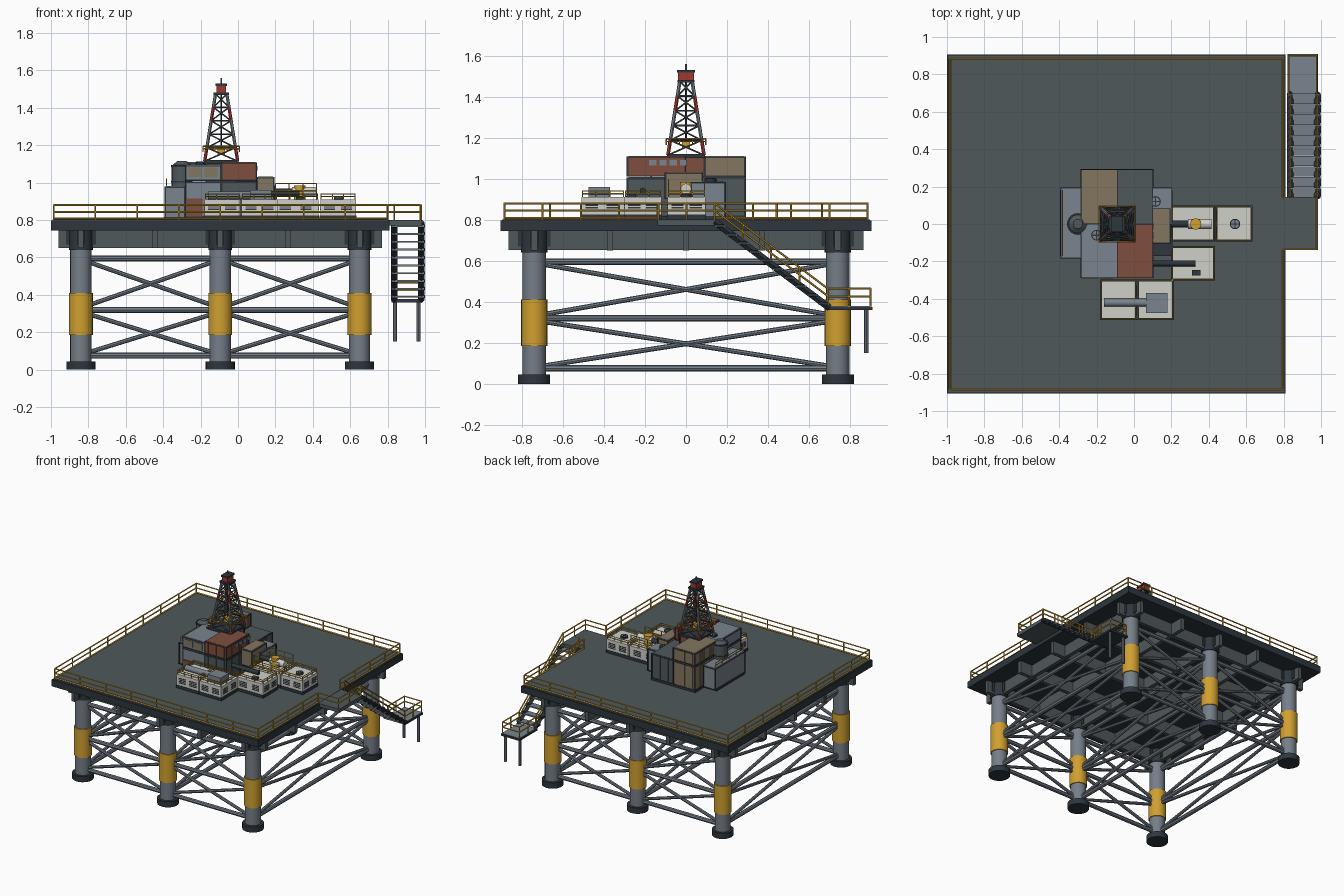
import bpy, bmesh, math
from mathutils import Vector, Matrix

cube = bpy.data.objects.get("Cube")
if cube:
    bpy.data.objects.remove(cube, do_unlink=True)


def lin(c):
    c /= 255
    return c / 12.92 if c <= 0.04045 else ((c + 0.055) / 1.055) ** 2.4


MATS = {}
for label, rgb in {
    "deck_gray": (80, 88, 91), "dark_steel": (46, 54, 61), "steel": (117, 126, 136),
    "yellow": (208, 160, 48), "white": (208, 208, 202), "brown": (126, 78, 62),
    "tan": (132, 118, 96), "red": (160, 56, 46), "cabin_gray": (122, 132, 142),
}.items():
    m = bpy.data.materials.new(label)
    m.use_nodes = True
    col = (*[lin(v) for v in rgb], 1)
    m.diffuse_color = col
    m.node_tree.nodes["Principled BSDF"].inputs["Base Color"].default_value = col
    MATS[label] = m


class Part:
    """Collects primitives into one named object."""

    def __init__(self, name):
        self.name, self.bm, self.slots = name, bmesh.new(), []

    def paint(self, verts, mat):
        if mat not in self.slots:
            self.slots.append(mat)
        for f in {f for v in verts for f in v.link_faces}:
            f.material_index = self.slots.index(mat)

    def box(self, x, y, z, mat):
        c = [(a + b) / 2 for a, b in (x, y, z)]
        s = [b - a for a, b in (x, y, z)]
        mx = Matrix.Translation(c) @ Matrix.Diagonal((*s, 1))
        self.paint(bmesh.ops.create_cube(self.bm, size=1, matrix=mx)["verts"], mat)

    def tube(self, a, b, r, mat, n=8, r2=None):
        a, b = Vector(a), Vector(b)
        d = b - a
        mx = Matrix.Translation((a + b) / 2) @ d.to_track_quat("Z", "Y").to_matrix().to_4x4()
        g = bmesh.ops.create_cone(self.bm, cap_ends=True, segments=n, radius1=r,
                                  radius2=r if r2 is None else r2, depth=d.length, matrix=mx)
        self.paint(g["verts"], mat)

    def rail(self, a, b, bays, h=0.08, r=0.005):
        a, b, up = Vector(a), Vector(b), Vector((0, 0, h))
        for i in range(bays + 1):
            p = a.lerp(b, i / bays)
            self.tube(p, p + up, r, "yellow", 6)
        for k in (0.55, 1):
            self.tube(a + up * k, b + up * k, r, "yellow", 6)

    def done(self):
        me = bpy.data.meshes.new(self.name)
        self.bm.to_mesh(me)
        self.bm.free()
        ob = bpy.data.objects.new(self.name, me)
        for s in self.slots:
            me.materials.append(MATS[s])
        bpy.context.collection.objects.link(ob)
        bpy.ops.object.select_all(action="DESELECT")
        ob.select_set(True)
        bpy.context.view_layer.objects.active = ob
        bpy.ops.object.shade_smooth_by_angle(angle=math.radians(35))


LEG_X, LEG_Y = (-0.84, -0.095, 0.65), (-0.74, 0.74)

# Legs with feet, painted bands and deck sockets
p = Part("legs")
for x in LEG_X:
    for y in LEG_Y:
        for z0, z1, r, mat in ((0, 0.045, 0.078, "dark_steel"), (0.04, 0.68, 0.057, "steel"),
                               (0.185, 0.41, 0.064, "yellow"), (0.64, 0.745, 0.064, "dark_steel")):
            p.tube((x, y, z0), (x, y, z1), r, mat, 24)
        p.box((x - 0.08, x + 0.08), (y - 0.02, y + 0.02), (0.67, 0.745), "dark_steel")
        p.box((x - 0.02, x + 0.02), (y - 0.08, y + 0.08), (0.67, 0.745), "dark_steel")
p.done()

# Bracing between neighbouring legs
p = Part("bracing")
pairs = [((LEG_X[i], y), (LEG_X[i + 1], y)) for y in LEG_Y for i in (0, 1)]
pairs += [((x, LEG_Y[0]), (x, LEG_Y[1])) for x in LEG_X]
for a, b in pairs:
    for z in (0.595, 0.32, 0.075):
        p.tube((*a, z), (*b, z), 0.016, "steel")
    for lo, hi in ((0.08, 0.31), (0.33, 0.59)):
        p.tube((*a, lo), (*b, hi), 0.012, "steel")
        p.tube((*a, hi), (*b, lo), 0.012, "steel")
p.done()

# Girders and joists under the deck
p = Part("girders")
for y in (-0.74, -0.37, 0, 0.37, 0.74):
    p.box((-0.96, 0.77), (y - 0.015, y + 0.015), (0.65, 0.746), "deck_gray")
for x in (-0.84, -0.445, -0.095, 0.265, 0.65):
    p.box((x - 0.015, x + 0.015), (-0.865, 0.865), (0.652, 0.746), "deck_gray")
p.done()

# Deck slab, plating and side platform
p = Part("deck")
p.box((-1, 0.81), (-0.905, 0.905), (0.745, 0.797), "dark_steel")
p.box((-0.992, 0.802), (-0.897, 0.897), (0.79, 0.802), "deck_gray")
p.box((0.8, 0.985), (-0.14, 0.145), (0.772, 0.8), "deck_gray")
p.done()

# Deck railing with toe boards
p = Part("deck_railing")
for a, b, n in (((-0.985, -0.885), (0.797, -0.885), 8), ((-0.985, 0.885), (0.797, 0.885), 8),
                ((-0.985, -0.885), (-0.985, 0.885), 8), ((0.797, -0.885), (0.797, -0.14), 4),
                ((0.797, 0.14), (0.797, 0.885), 4)):
    p.rail((*a, 0.8), (*b, 0.8), n)
    p.tube((*a, 0.808), (*b, 0.808), 0.006, "yellow", 4)
p.rail((0.975, -0.135, 0.8), (0.975, 0.14, 0.8), 2)
p.rail((0.8, -0.135, 0.8), (0.975, -0.135, 0.8), 1)
p.done()

# Outside stair down to the landing
p = Part("stair")
for x in (0.835, 0.98):
    p.tube((x, 0.14, 0.79), (x, 0.7, 0.37), 0.017, "dark_steel", 4)
    p.rail((x, 0.14, 0.8), (x, 0.69, 0.385), 4)
for i in range(10):
    t = (i + 0.5) / 10
    y, z = 0.14 + 0.56 * t, 0.79 - 0.42 * t
    p.box((0.825, 0.995), (y - 0.027, y + 0.027), (z - 0.006, z + 0.004), "steel")
    for x in (0.835, 0.983):
        p.box((x - 0.016, x + 0.016), (y - 0.02, y + 0.02), (z - 0.008, z + 0.008), "dark_steel")
p.done()
p = Part("landing")
p.box((0.82, 0.985), (0.69, 0.91), (0.36, 0.375), "dark_steel")
p.box((0.825, 0.98), (0.695, 0.905), (0.37, 0.378), "cabin_gray")
for x in (0.828, 0.977):
    p.rail((x, 0.69, 0.375), (x, 0.9, 0.375), 2, 0.09)
for x in (0.84, 0.965):
    p.tube((x, 0.88, 0.15), (x, 0.88, 0.365), 0.011, "steel")
p.rail((0.828, 0.9, 0.375), (0.977, 0.9, 0.375), 1, 0.09)
p.done()


# Container cabin with dark edge frame and corrugation ribs
def cabin(name, x, y, z, mat, ribs=True):
    p = Part(name)
    p.box(x, y, z, mat)
    e = 0.004
    for cx in x:
        for cy in y:
            p.box((cx - e, cx + e), (cy - e, cy + e), z, "dark_steel")
    for cz in (z[0] + e, z[1] - e):
        p.box((x[0] - e, x[1] + e), (y[0] - e, y[1] + e), (cz - e, cz + e - 0.002), "dark_steel")
    p.box((x[0] + e, x[1] - e), (y[0] + e, y[1] - e), (z[1] - e, z[1] + 0.002), mat)
    if ribs:
        for axis, (u, v) in enumerate(((x, y), (y, x))):
            n = round((u[1] - u[0]) / 0.024)
            for i in range(1, n):
                c = u[0] + (u[1] - u[0]) * i / n
                across, along = (c - 0.005, c + 0.005), (v[0] - 0.002, v[1] + 0.002)
                ax, ay = (along, across) if axis else (across, along)
                p.box(ax, ay, (z[0] + 0.01, z[1] - 0.01), mat)
    p.done()


west, east, south, north = (-0.28, -0.092), (-0.088, 0.098), (-0.285, -0.003), (0.003, 0.288)
low, high = (0.815, 1.005), (1.01, 1.108)
cabin("brown_cabin", east, south, high, "brown")
cabin("lower_east_cabin", east, south, low, "deck_gray")
cabin("dark_container", east, north, (0.815, 1.01), "deck_gray")
cabin("tan_container", west, north, high, "tan")
cabin("lower_tan_container", west, north, low, "tan")
cabin("control_cabin", west, south, (1.01, 1.095), "cabin_gray", False)
cabin("lower_control_cabin", west, south, low, "cabin_gray", False)
cabin("west_plant_room", (-0.388, -0.285), (-0.18, 0.19), (0.81, 0.98), "cabin_gray", False)
cabin("east_plant_room", (0.102, 0.2), (0.0, 0.19), (0.81, 0.985), "cabin_gray", False)
cabin("tan_locker", (0.102, 0.19), (-0.1, 0.08), (0.9, 1.03), "tan", False)
cabin("derrick_plinth", (-0.17, -0.01), (-0.08, 0.09), (1.0, 1.108), "brown", False)

# Windows, door panel and dark skid
p = Part("cabin_details")
for i in range(4):
    y = -0.18 + i * 0.05
    p.box((0.097, 0.104), (y, y + 0.036), (1.065, 1.09), "cabin_gray")
for x in (-0.265, -0.18):
    p.box((x, x + 0.07), (-0.291, -0.284), (1.03, 1.08), "tan")
p.box((-0.278, -0.19), (-0.292, -0.284), (0.82, 0.915), "brown")
p.box((-0.395, 0.205), (-0.17, 0.18), (0.8, 0.817), "dark_steel")
p.box((-0.285, 0.103), (-0.29, 0.293), (0.8, 0.817), "dark_steel")
p.done()

# Storage tank with domed lid
p = Part("tank")
p.tube((-0.3, 0, 0.97), (-0.3, 0, 1.09), 0.055, "deck_gray", 20)
p.tube((-0.3, 0, 1.09), (-0.3, 0, 1.115), 0.055, "deck_gray", 20, 0.025)
for z in (1.0, 1.085):
    p.tube((-0.3, 0, z), (-0.3, 0, z + 0.01), 0.058, "dark_steel", 20)
p.rail((-0.383, -0.17, 0.98), (-0.383, 0.18, 0.98), 4, 0.04, 0.003)
p.done()

# White equipment modules with louvres and roof rails
for i, (x0, x1, y0, y1) in enumerate(((-0.18, 0.012, -0.51, -0.3), (0.02, 0.21, -0.51, -0.3),
                                      (0.2, 0.43, -0.3, -0.12), (0.2, 0.43, -0.09, 0.095),
                                      (0.44, 0.63, -0.09, 0.095))):
    p = Part("equipment_module_%d" % (i + 1))
    p.box((x0 - 0.003, x1 + 0.003), (y0 - 0.003, y1 + 0.003), (0.8, 0.825), "dark_steel")
    p.box((x0, x1), (y0, y1), (0.82, 0.91), "white")
    for k in range(4):
        z = (0.843 + k * 0.012, 0.849 + k * 0.012)
        for f in (0.1, 0.58):
            xa, ya = x0 + (x1 - x0) * f, y0 + (y1 - y0) * f
            p.box((xa, xa + 0.06), (y0 - 0.002, y1 + 0.002), z, "dark_steel")
            p.box((x0 - 0.002, x1 + 0.002), (ya, ya + 0.06), z, "dark_steel")
    a, b, c, d = [(x, y, 0.91) for x, y in ((x0 + .005, y0 + .005), (x1 - .005, y0 + .005),
                                            (x1 - .005, y1 - .005), (x0 + .005, y1 - .005))]
    for s, t in ((a, b), (b, c), (c, d), (d, a)):
        p.rail(s, t, 3, 0.03, 0.003)
    p.done()

# Roof pipes, box unit, upper walkway and fans
p = Part("roof_equipment")
p.tube((-0.16, -0.42, 0.932), (0.08, -0.42, 0.932), 0.022, "cabin_gray", 16)
p.box((0.065, 0.18), (-0.475, -0.37), (0.91, 0.96), "cabin_gray")
p.tube((0.1, -0.21, 0.94), (0.33, -0.21, 0.94), 0.016, "dark_steel", 12)
p.box((0.31, 0.355), (-0.275, -0.245), (0.91, 0.93), "dark_steel")
p.tube((0.2, 0, 0.95), (0.3, 0, 0.95), 0.018, "dark_steel", 12)
p.tube((0.29, 0, 0.95), (0.415, 0, 0.95), 0.026, "white", 16)
p.tube((0.33, 0, 0.91), (0.33, 0, 0.985), 0.03, "yellow", 16)
for y in (-0.085, 0.09):
    p.rail((0.2, y, 0.91), (0.42, y, 0.91), 3, 0.085, 0.003)
for x, y, z in ((0.54, 0, 0.91), (0.115, 0.12, 0.987), (-0.2, -0.06, 1.097)):
    p.tube((x, y, z), (x, y, z + 0.012), 0.028, "dark_steel", 16)
    p.tube((x, y, z), (x, y, z + 0.014), 0.023, "cabin_gray", 16)
    p.box((x - 0.025, x + 0.025), (y - 0.003, y + 0.003), (z, z + 0.016), "dark_steel")
    p.box((x - 0.003, x + 0.003), (y - 0.025, y + 0.025), (z, z + 0.016), "dark_steel")
p.done()

# Tapered lattice derrick
p = Part("derrick")
CX, Z0, Z1, LEVELS = -0.09, 1.115, 1.475, 5


def corner(k, level):
    t = level / LEVELS
    h = 0.088 + (0.03 - 0.088) * t
    sx, sy = ((-1, -1), (1, -1), (1, 1), (-1, 1))[k % 4]
    return Vector((CX + sx * h, sy * h, Z0 + (Z1 - Z0) * t))


for k in range(4):
    for n in range(LEVELS):
        a, b = corner(k, n), corner(k, n + 1)
        c, d = corner(k + 1, n), corner(k + 1, n + 1)
        p.tube(a, b, 0.009, "red" if n in (0, 3) else "steel", 6)
        for s, t in ((a, d), (c, b), (b, d)):
            p.tube(s, t, 0.004, "deck_gray", 6)
    g = [Vector((CX, 0, 1.165)) + Vector((*(corner(j, 0) - Vector((CX, 0, 0))).xy, 0)) * 1.1
         for j in (k, k + 1)]
    p.rail(g[0], g[1], 3, 0.03, 0.003)
p.box((CX - 0.092, CX + 0.092), (-0.092, 0.092), (1.1, 1.12), "dark_steel")
p.box((CX - 0.02, CX + 0.02), (-0.02, 0.02), (1.15, 1.195), "yellow")
p.tube((CX, 0, 1.19), (CX, 0, 1.48), 0.004, "dark_steel", 6)
# Crown block and mast
p.box((CX - 0.042, CX + 0.042), (-0.042, 0.042), (1.468, 1.482), "dark_steel")
p.box((CX - 0.025, CX + 0.025), (-0.038, 0.038), (1.48, 1.522), "red")
p.box((CX - 0.03, CX + 0.03), (-0.044, 0.044), (1.518, 1.53), "dark_steel")
p.tube((CX, 0, 1.525), (CX, 0, 1.56), 0.004, "steel", 6)
p.done()
